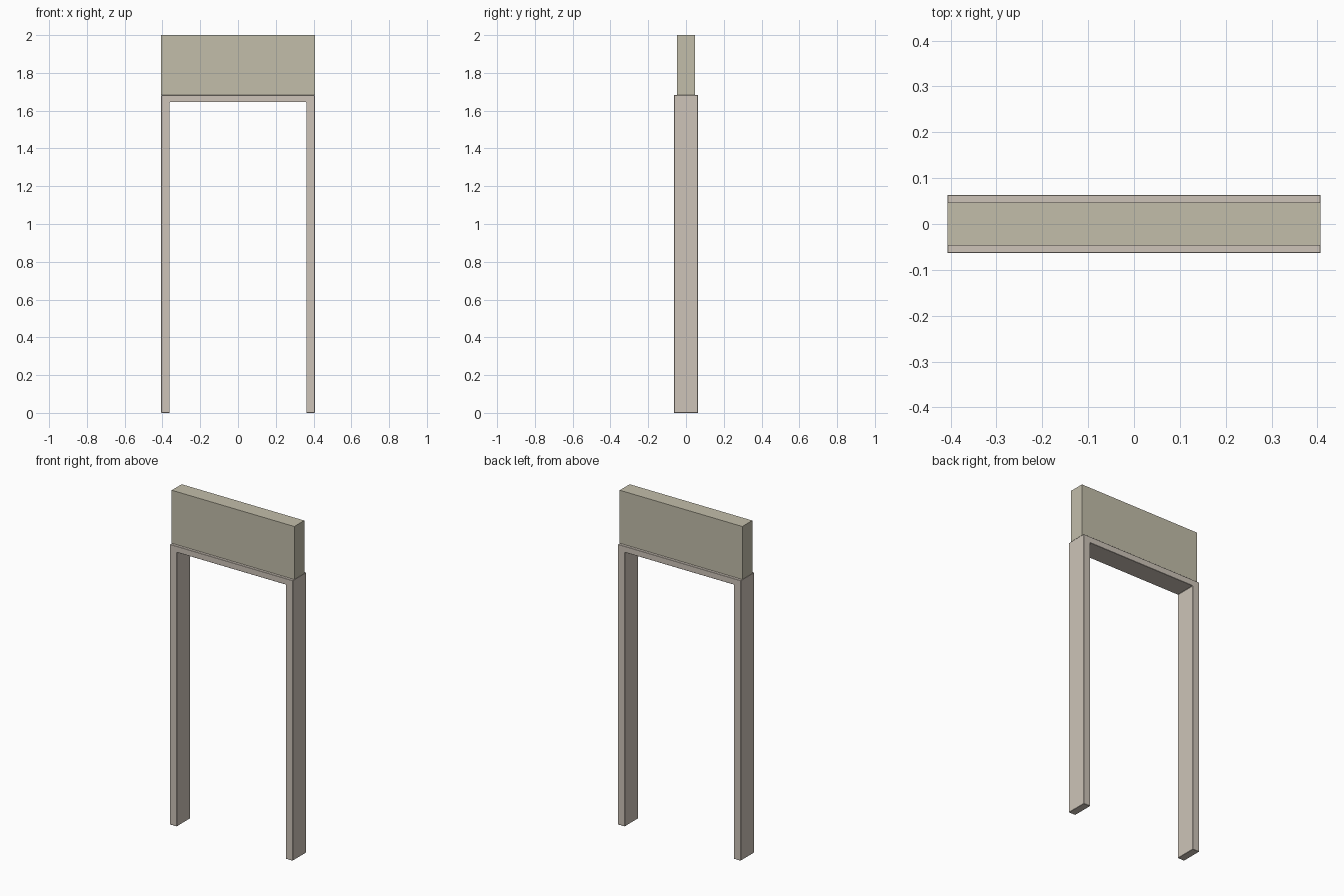
import bpy, bmesh

if "Cube" in bpy.data.objects:
    bpy.data.objects.remove(bpy.data.objects["Cube"])

W, INNER = 0.407, 0.362          # outer and inner half widths
HEAD_LOW, HEAD_TOP, TOP = 1.645, 1.682, 2.0


def material(name, rgb):
    m = bpy.data.materials.new(name)
    m.diffuse_color = (*rgb, 1)
    m.use_nodes = True
    m.node_tree.nodes["Principled BSDF"].inputs["Base Color"].default_value = m.diffuse_color
    return m


def extrude_profile(name, points, depth, mat, bevel=0):
    """Extrude an x/z outline symmetrically along y."""
    bm = bmesh.new()
    face = bm.faces.new([bm.verts.new((x, -depth / 2, z)) for x, z in points])
    ext = bmesh.ops.extrude_face_region(bm, geom=[face])
    verts = [g for g in ext["geom"] if isinstance(g, bmesh.types.BMVert)]
    bmesh.ops.translate(bm, verts=verts, vec=(0, depth, 0))
    bmesh.ops.recalc_face_normals(bm, faces=bm.faces)
    mesh = bpy.data.meshes.new(name)
    bm.to_mesh(mesh)
    bm.free()
    mesh.materials.append(mat)
    obj = bpy.data.objects.new(name, mesh)
    bpy.context.collection.objects.link(obj)
    if bevel:
        mod = obj.modifiers.new("edge_bevel", 'BEVEL')
        mod.width = bevel
        mod.segments = 1
    return obj


# Door frame: two posts joined by a thin head
half = [(W, HEAD_TOP), (W, 0), (INNER, 0), (INNER, HEAD_LOW)]
outline = half + [(-x, z) for x, z in reversed(half)]
extrude_profile("door_frame", outline, 0.127,
                material("frame_paint", (0.61, 0.55, 0.48)), 0.0015)

# Wall panel above the frame
panel = [(-W, HEAD_TOP), (W, HEAD_TOP), (W, TOP), (-W, TOP)]
extrude_profile("upper_wall_panel", panel, 0.094,
                material("wall_paint", (0.54, 0.51, 0.40)))
